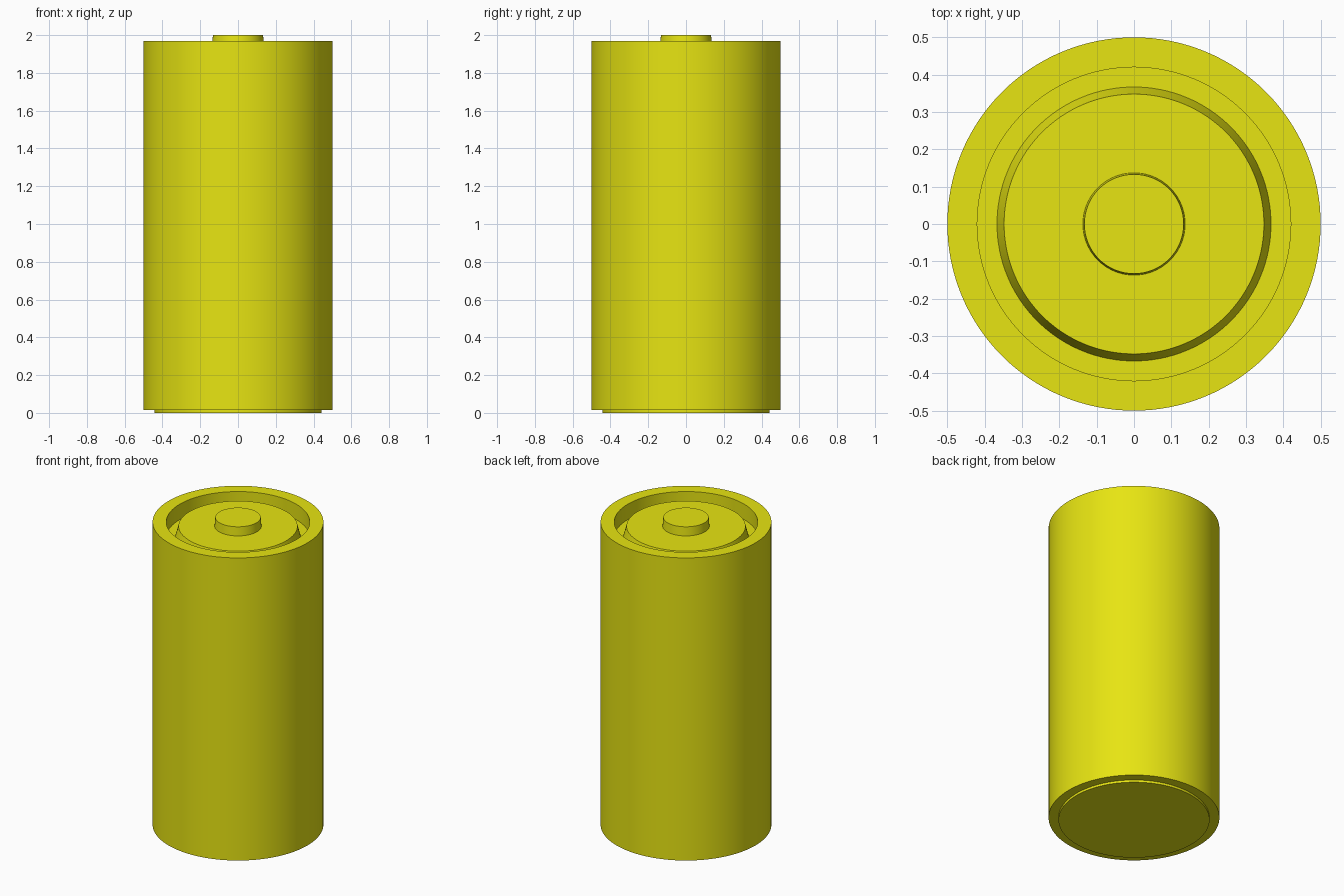
import bpy, math

if "Cube" in bpy.data.objects:
    bpy.data.objects.remove(bpy.data.objects["Cube"])

SIDES = 128

yellow = bpy.data.materials.new("yellow_coat")
yellow.diffuse_color = (0.8, 0.78, 0.006, 1)
yellow.use_nodes = True
yellow.node_tree.nodes["Principled BSDF"].inputs["Base Color"].default_value = yellow.diffuse_color


def lathe(name, profile):
    """Revolve (radius, z) points about z; an end radius of 0 closes the part."""
    verts, faces, rings = [], [], []
    for r, z in profile:
        n = 1 if r == 0 else SIDES
        rings.append([len(verts) + i for i in range(n)])
        verts += [(r * math.cos(2 * math.pi * i / SIDES),
                   r * math.sin(2 * math.pi * i / SIDES), z) for i in range(n)]
    for a, b in zip(rings, rings[1:]):
        for i in range(SIDES):
            j = (i + 1) % SIDES
            quad = [a[i % len(a)], a[j % len(a)], b[j % len(b)], b[i % len(b)]]
            faces.append(list(dict.fromkeys(quad)))
    mesh = bpy.data.meshes.new(name)
    mesh.from_pydata(verts, [], faces)
    mesh.materials.append(yellow)
    obj = bpy.data.objects.new(name, mesh)
    bpy.context.collection.objects.link(obj)
    bpy.ops.object.select_all(action='DESELECT')
    obj.select_set(True)
    bpy.context.view_layer.objects.active = obj
    bpy.ops.object.shade_smooth_by_angle(angle=math.radians(30))
    return obj


# Base plate, slightly smaller than the can
lathe("negative_plate", [(0, 0), (0.442, 0), (0.442, 0.015)])

# Outer can with a rim and a sunken groove at the top
lathe("can", [(0.442, 0.015), (0.5, 0.015), (0.5, 1.97),
              (0.42, 1.97), (0.42, 1.87), (0.367, 1.87)])

# Raised tapered plate with the small contact button
lathe("positive_cap", [(0.367, 1.87), (0.348, 1.943), (0.137, 1.943),
                       (0.133, 2.0), (0, 2.0)])
